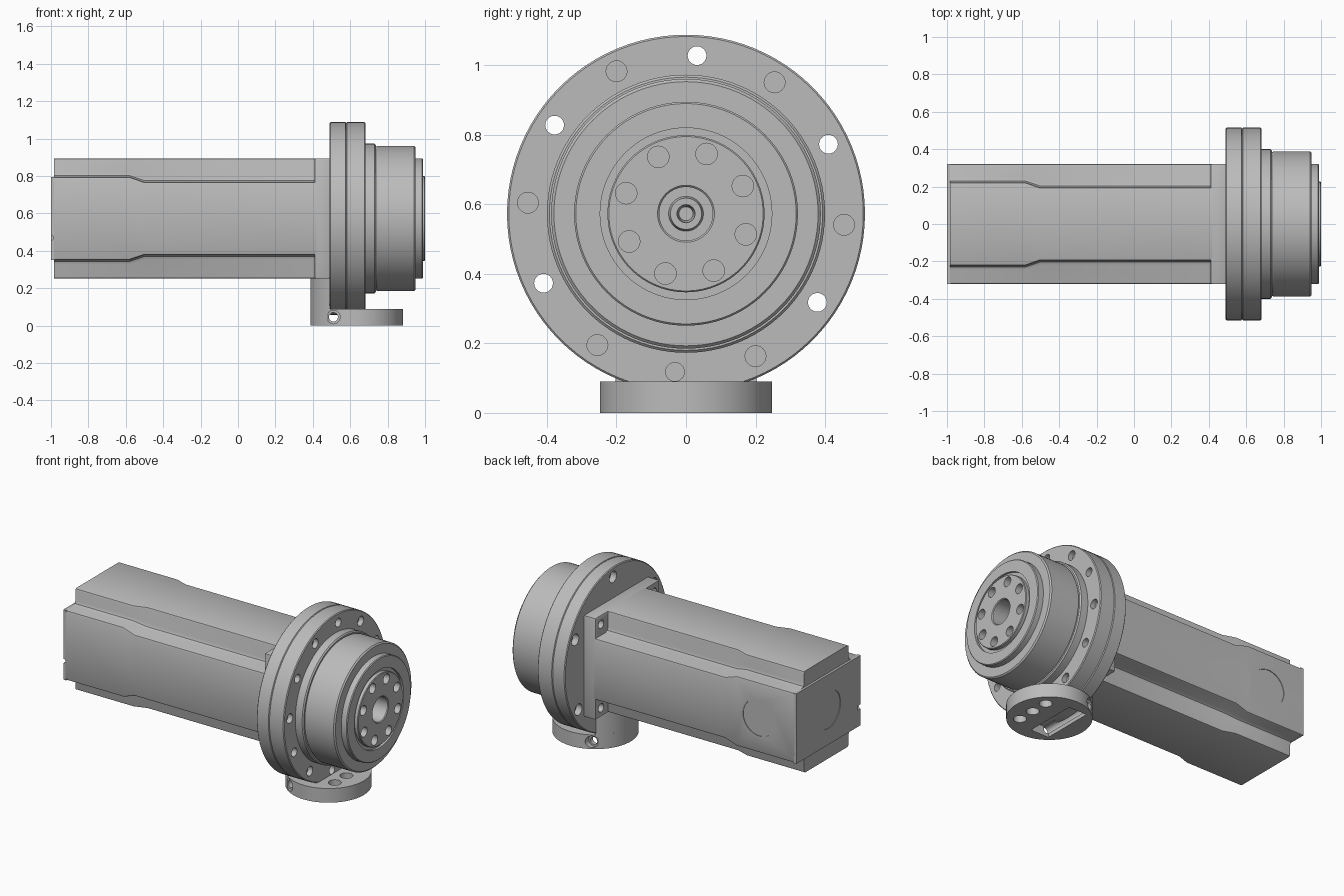
import bpy, bmesh, math
from mathutils import Vector, Matrix

cube = bpy.data.objects.get("Cube")
if cube:
    bpy.data.objects.remove(cube, do_unlink=True)

ZC = 0.573          # height of the main axis
HALF = 0.322        # half width of the motor

metal = bpy.data.materials.new("light grey metal")
metal.use_nodes = True
metal.diffuse_color = (0.5, 0.5, 0.5, 1)
metal.node_tree.nodes["Principled BSDF"].inputs["Base Color"].default_value = (0.5, 0.5, 0.5, 1)


def finish(bm, name):
    bmesh.ops.recalc_face_normals(bm, faces=bm.faces)
    mesh = bpy.data.meshes.new(name)
    bm.to_mesh(mesh)
    bm.free()
    ob = bpy.data.objects.new(name, mesh)
    bpy.context.collection.objects.link(ob)
    mesh.materials.append(metal)
    return ob


def loft(name, rings):
    """Skin a list of point rings and cap both ends."""
    bm = bmesh.new()
    loops = [[bm.verts.new(p) for p in ring] for ring in rings]
    n = len(loops[0])
    for a, b in zip(loops, loops[1:]):
        for i in range(n):
            j = (i + 1) % n
            bm.faces.new((a[i], a[j], b[j], b[i]))
    bm.faces.new(loops[0])
    bm.faces.new(loops[-1][::-1])
    return finish(bm, name)


def lathe(name, profile, steps=96):
    """Turn (x, radius) points around the main axis."""
    bm = bmesh.new()
    vs = [bm.verts.new((x, 0, ZC + r)) for x, r in profile]
    es = [bm.edges.new(p) for p in zip(vs, vs[1:])]
    bmesh.ops.spin(bm, geom=vs + es, cent=(0, 0, ZC), axis=(1, 0, 0),
                   angle=2 * math.pi, steps=steps)
    bmesh.ops.remove_doubles(bm, verts=bm.verts, dist=1e-5)
    return finish(bm, name)


def box(name, lo, hi):
    lo, hi = Vector(lo), Vector(hi)
    bm = bmesh.new()
    bmesh.ops.create_cube(bm, size=1, matrix=Matrix.Translation((lo + hi) / 2)
                          @ Matrix.Diagonal((*(hi - lo), 1)))
    return finish(bm, name)


def add_rod(bm, start, end, r, seg=24):
    start, end = Vector(start), Vector(end)
    d = end - start
    turn = d.to_track_quat('Z', 'Y').to_matrix().to_4x4()
    bmesh.ops.create_cone(bm, cap_ends=True, segments=seg, radius1=r, radius2=r, depth=d.length,
                          matrix=Matrix.Translation((start + end) / 2) @ turn)


def drill(ob, rods):
    """Cut a list of (start, end, radius) holes."""
    bm = bmesh.new()
    for rod in rods:
        add_rod(bm, *rod)
    cut(ob, finish(bm, "drill"))


def cut(ob, cutter):
    mod = ob.modifiers.new("cut", 'BOOLEAN')
    mod.operation, mod.solver, mod.object = 'DIFFERENCE', 'EXACT', cutter
    bpy.context.view_layer.objects.active = ob
    bpy.ops.object.modifier_apply(modifier=mod.name)
    bpy.data.objects.remove(cutter, do_unlink=True)


def polar(x, r, deg):
    a = math.radians(deg)
    return (x, r * math.cos(a), ZC + r * math.sin(a))


def axial_holes(x0, x1, ring, start, count, r):
    return [(polar(x0, ring, start + k * 360 / count), polar(x1, ring, start + k * 360 / count), r)
            for k in range(count)]


# Motor housing: square with notched, filleted corners that widen forward
def notched(x, n, c=0.012, f=0.025):
    a = HALF
    quarter = [(a, n - c), (a - c * 0.3, n - c * 0.3), (a - c, n), (n + f, n),
               (n + f * 0.3, n + f * 0.3), (n, n + f), (n, a - c),
               (n - c * 0.3, a - c * 0.3), (n - c, a)]
    ring = []
    for k in range(4):
        for y, z in quarter:
            for _ in range(k):
                y, z = -z, y
            ring.append((x, y, ZC + z))
    return ring


housing = loft("motor_housing", [notched(-0.985, 0.222), notched(-0.58, 0.222),
                                 notched(-0.5, 0.195), notched(0.42, 0.195)])
drill(housing, [((-0.74, HALF - 0.004, ZC), (-0.74, HALF + 0.1, ZC), 0.115, 48)])

# Rear cover bar with a round cap outline and a small cable notch
cover = box("rear_cover", (-1, -HALF, ZC - 0.222), (-0.98, HALF, ZC + 0.222))
drill(cover, [((-1.1, 0, ZC), (-0.996, 0, ZC), 0.12, 48),
              ((-1, -0.4, 0.47), (-1, -0.29, 0.47), 0.014)])

# Square mounting plate with corner screw holes
plate = box("mounting_plate", (0.41, -HALF, ZC - HALF), (0.495, HALF, ZC + HALF))
bev = plate.modifiers.new("bevel", 'BEVEL')
bev.width, bev.segments = 0.008, 2
bpy.context.view_layer.objects.active = plate
bpy.ops.object.modifier_apply(modifier=bev.name)
drill(plate, axial_holes(0.38, 0.46, 0.375, 45, 4, 0.026))

# Gearbox: two flange rings, shoulder, drum and output face with a bore
gearbox = lathe("gearbox", [
    (0.49, 0), (0.49, 0.51), (0.495, 0.515), (0.574, 0.515), (0.578, 0.509), (0.582, 0.515),
    (0.677, 0.515), (0.682, 0.51), (0.682, 0.4), (0.73, 0.4), (0.737, 0.393), (0.737, 0.383),
    (0.745, 0.388), (0.942, 0.388), (0.95, 0.38), (0.95, 0.322), (0.985, 0.322), (0.99, 0.317),
    (0.99, 0.247), (0.975, 0.247), (0.975, 0.226), (0.996, 0.226), (1.0, 0.222),
    (1.0, 0.082), (0.995, 0.077), (0.88, 0.077), (0.88, 0.05), (0.9, 0.045),
    (0.9, 0.026), (0.83, 0.02), (0.83, 0)])
drill(gearbox, axial_holes(0.4, 0.8, 0.456, 26, 6, 0.027)
      + axial_holes(0.65, 0.8, 0.456, 56, 6, 0.03)
      + axial_holes(0.93, 1.1, 0.182, 26, 8, 0.031))
drill(gearbox, axial_holes(0.4, 0.53, 0.456, 26, 6, 0.036))


# Connector foot: round base and a taller half-round neck behind the flange
CX, CR = 0.635, 0.248


def arc(z, a0, a1, n):
    return [(CX + CR * math.cos(a0 + (a1 - a0) * i / n),
             CR * math.sin(a0 + (a1 - a0) * i / n), z) for i in range(n + 1)]


half_angle = math.acos((CX - 0.492) / CR)
neck_arc = (math.pi - half_angle, math.pi + half_angle, 32)
neck = loft("connector_neck", [arc(0.088, *neck_arc), arc(0.252, *neck_arc)])

bm = bmesh.new()
add_rod(bm, (CX, 0, 0), (CX, 0, 0.09), CR, 72)
foot = finish(bm, "connector_foot")
cut(foot, box("slot", (0.5, -0.17, -0.1), (0.63, 0.17, 0.06)))
drill(foot, [((0.76, y, -0.1), (0.76, y, 0.2), 0.038) for y in (-0.115, 0, 0.115)]
      + [((0.51, -0.4, 0.046), (0.51, 0.4, 0.046), 0.024)])
drill(foot, [((0.51, s * 0.4, 0.046), (0.51, s * 0.195, 0.046), 0.036) for s in (-1, 1)])

# Smooth shading with sharp edges kept
bpy.ops.object.select_all(action='DESELECT')
for ob in (housing, cover, plate, gearbox, neck, foot):
    ob.select_set(True)
bpy.context.view_layer.objects.active = housing
bpy.ops.object.shade_smooth_by_angle(angle=math.radians(30))
